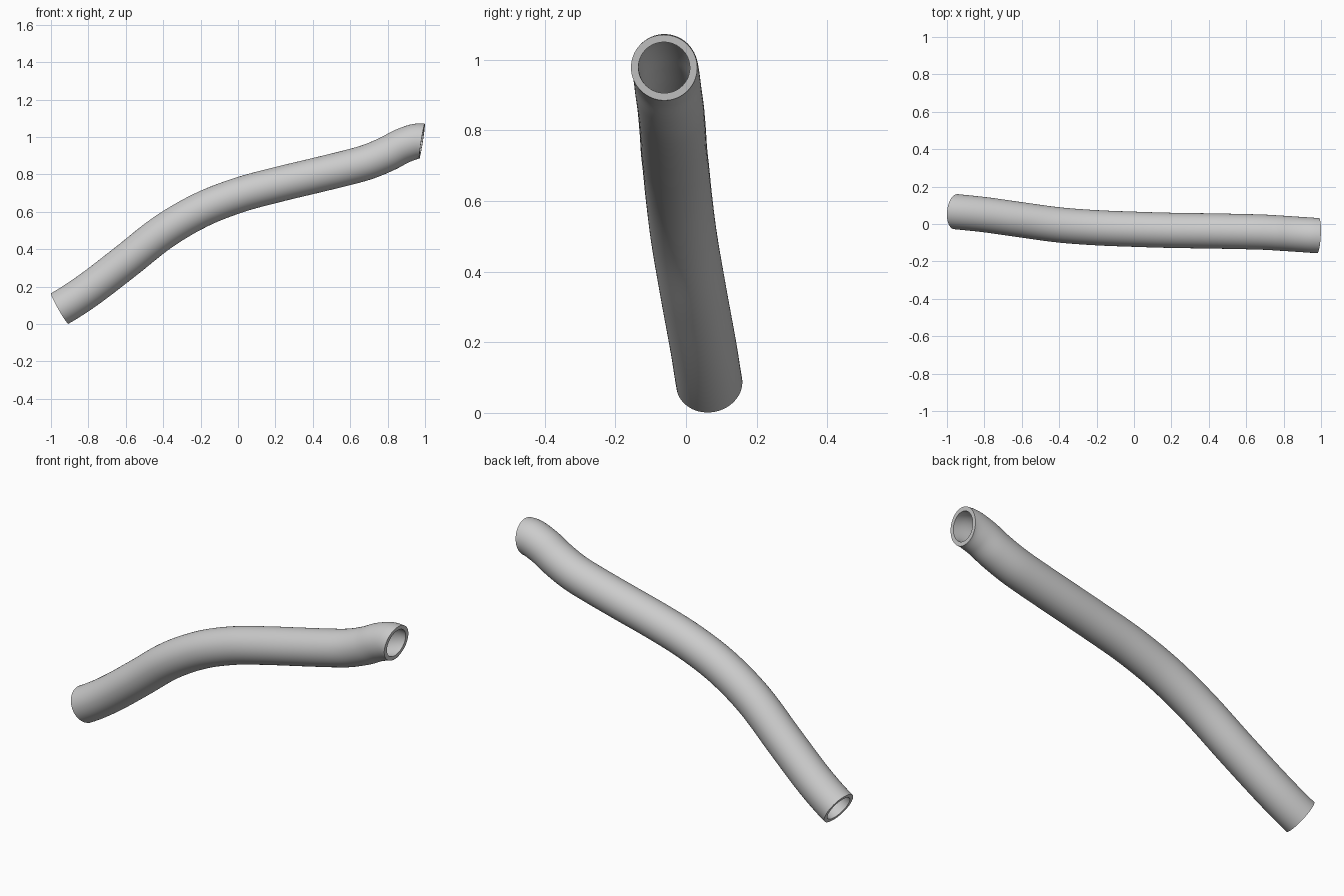
import bpy, bmesh, math
from mathutils import Vector

cube = bpy.data.objects.get("Cube")
if cube:
    bpy.data.objects.remove(cube, do_unlink=True)

OUTER, INNER = 0.094, 0.073
SIDES, STEPS = 64, 6

# Centreline of the bent pipe
path = [Vector(p) for p in (
    (-0.953, 0.066, 0.083), (-0.8, 0.05, 0.182), (-0.6, 0.022, 0.335),
    (-0.4, -0.005, 0.492), (-0.2, -0.02, 0.609), (0, -0.028, 0.688),
    (0.2, -0.034, 0.743), (0.4, -0.037, 0.791), (0.6, -0.041, 0.84),
    (0.7, -0.044, 0.869), (0.8, -0.05, 0.911), (0.89, -0.056, 0.957),
    (0.984, -0.062, 0.978))]

# Tangents: neighbours inside, cut directions at both ends
tangents = [(b - a).normalized() for a, b in zip(path, path[2:])]
tangents.insert(0, Vector((0.86, -0.09, 0.49)).normalized())
tangents.append(Vector((0.985, -0.05, -0.155)).normalized())


def sample(i, t):
    """Smooth point and direction on span i."""
    p, q = path[i], path[i + 1]
    span = (q - p).length
    m, n = tangents[i] * span, tangents[i + 1] * span
    point = (p * (2*t**3 - 3*t**2 + 1) + m * (t**3 - 2*t**2 + t)
             + q * (3*t**2 - 2*t**3) + n * (t**3 - t**2))
    slope = ((p - q) * (6*t**2 - 6*t) + m * (3*t**2 - 4*t + 1)
             + n * (3*t**2 - 2*t))
    return point, slope.normalized()


frames = [sample(i, s / STEPS) for i in range(len(path) - 1) for s in range(STEPS)]
frames.append(sample(len(path) - 2, 1))

bm = bmesh.new()


def ring(point, direction, radius):
    side = direction.cross(Vector((0, 0, 1))).normalized()
    up = side.cross(direction)
    angles = [math.tau * k / SIDES for k in range(SIDES)]
    return [bm.verts.new(point + (side * math.cos(a) + up * math.sin(a)) * radius)
            for a in angles]


# Outer wall forward, inner wall back, closed into a loop by the end rims
rings = [ring(p, d, OUTER) for p, d in frames]
rings += [ring(p, d, INNER) for p, d in reversed(frames)]
for a, b in zip(rings, rings[1:] + rings[:1]):
    for k in range(SIDES):
        j = (k + 1) % SIDES
        bm.faces.new((a[k], a[j], b[j], b[k]))
bmesh.ops.recalc_face_normals(bm, faces=bm.faces)

mesh = bpy.data.meshes.new("bent_pipe")
bm.to_mesh(mesh)
bm.free()
pipe = bpy.data.objects.new("bent_pipe", mesh)
bpy.context.collection.objects.link(pipe)

# Plain grey material
grey = bpy.data.materials.new("light_grey")
grey.use_nodes = True
colour = (0.6, 0.6, 0.6, 1)
grey.diffuse_color = colour
grey.node_tree.nodes["Principled BSDF"].inputs["Base Color"].default_value = colour
mesh.materials.append(grey)

bpy.ops.object.select_all(action="DESELECT")
pipe.select_set(True)
bpy.context.view_layer.objects.active = pipe
bpy.ops.object.shade_smooth_by_angle(angle=math.radians(40))
